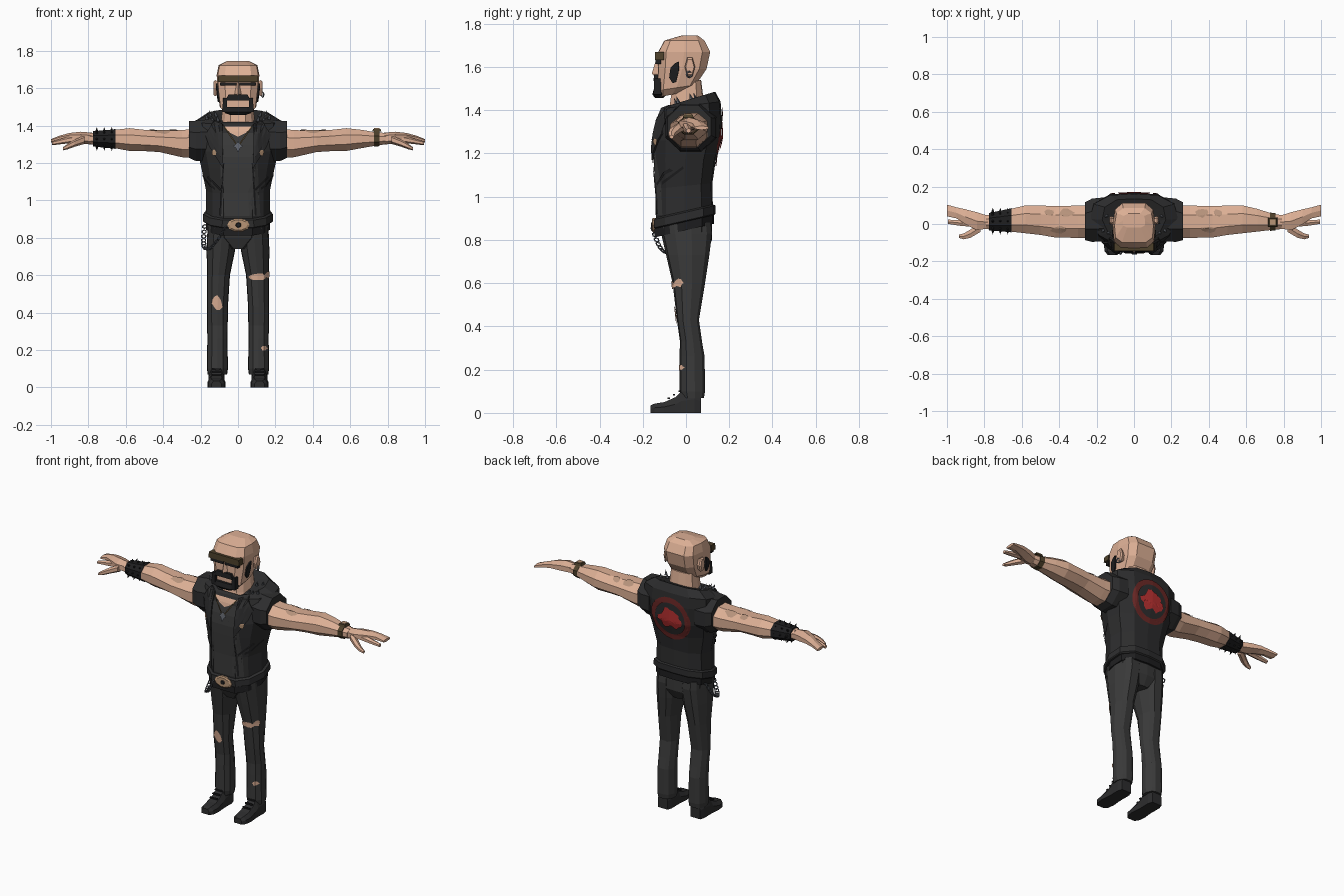
import bpy, bmesh, math, random
from mathutils import Vector
from mathutils.bvhtree import BVHTree

if "Cube" in bpy.data.objects:
    bpy.data.objects.remove(bpy.data.objects["Cube"])

random.seed(4)


def mat(name, r, g, b):
    m = bpy.data.materials.new(name)
    m.diffuse_color = (r, g, b, 1)
    m.use_nodes = True
    m.node_tree.nodes["Principled BSDF"].inputs["Base Color"].default_value = m.diffuse_color
    return m


SKIN = mat("skin", .72, .43, .30)
INK = mat("faded_ink", .47, .29, .20)
LEATHER = mat("dark_leather", .026, .026, .027)
CLOTH = mat("charcoal_cloth", .042, .042, .042)
BLACK = mat("black", .013, .013, .014)
OLIVE = mat("olive_brown", .075, .052, .024)
TAN = mat("buckle_tan", .48, .30, .18)
METAL = mat("steel", .11, .12, .14)
RED = mat("red", .48, .03, .03)
MAROON = mat("maroon", .14, .02, .018)

BODY = [(0, -1), (.45, -1), (.8, -.65), (1, 0), (.92, .6), (.55, .95), (0, 1)]
BOXY = [(0, -1), (.62, -.98), (.95, -.7), (1, 0), (.9, .7), (.55, 1), (0, 1)]
LIMB = [(0, -1), (.55, -.9), (.95, -.45), (1, .2), (.7, .8), (.35, 1), (0, 1)]


def finish(name, bm, m, fix=True):
    if fix:
        bmesh.ops.recalc_face_normals(bm, faces=bm.faces)
    me = bpy.data.meshes.new(name)
    bm.to_mesh(me)
    bm.free()
    me.materials.append(m)
    ob = bpy.data.objects.new(name, me)
    bpy.context.collection.objects.link(ob)
    return ob


def loft(name, rings, m):
    """Skin a closed tube over rings of equal point count."""
    bm = bmesh.new()
    rows = [[bm.verts.new(p) for p in r] for r in rings]
    n = len(rows[0])
    for a, b in zip(rows, rows[1:]):
        for i in range(n):
            bm.faces.new((a[i], a[(i + 1) % n], b[(i + 1) % n], b[i]))
    bm.faces.new(rows[0])
    bm.faces.new(rows[-1])
    return finish(name, bm, m)


def ring(z, hw, yf, yb, k=0, cx=0, t=BODY):
    """Level ring from a half outline, tilted by k along y."""
    full = t + [(-u, v) for u, v in t[-2:0:-1]]
    pts = [(cx + u * hw, (yf + yb) / 2 + v * (yb - yf) / 2) for u, v in full]
    return [(x, y, z + k * y) for x, y in pts]


def tube(name, secs, m, s=1, n=8):
    """Limb along x; sections are x, centre y, centre z, radius y, radius z."""
    ang = [math.tau * (i + .5) / n for i in range(n)]
    return loft(name, [[(s * x, cy + 1.06 * ry * math.cos(a), cz + 1.06 * rz * math.sin(a)) for a in ang]
                       for x, cy, cz, ry, rz in secs], m)


def box(name, c, size, m, taper=1.0):
    x, y, z = (d / 2 for d in size)
    sq = [(-1, -1), (1, -1), (1, 1), (-1, 1)]
    return loft(name, [[(c[0] + u * x * f, c[1] + v * y * f, c[2] + h * z) for u, v in sq]
                       for h, f in ((-1, 1), (1, taper))], m)


def spike(name, p, d, m, r=.009, h=.022):
    bm = bmesh.new()
    bmesh.ops.create_cone(bm, cap_ends=True, segments=5, radius1=r, radius2=0, depth=h)
    q = Vector((0, 0, 1)).rotation_difference(Vector(d))
    for v in bm.verts:
        v.co = Vector(p) + q @ v.co
    return finish(name, bm, m)


def patch(name, polys, m, target, axis="front", off=.006, cuts=3):
    """Thin sheet cast onto a target from one side."""
    me = target.data
    tree = BVHTree.FromPolygons([v.co for v in me.vertices], [p.vertices for p in me.polygons])
    d = Vector({"front": (0, 1, 0), "back": (0, -1, 0), "right": (-1, 0, 0),
                "left": (1, 0, 0), "top": (0, 0, -1)}[axis])
    bm = bmesh.new()
    for poly in polys:
        bm.faces.new([bm.verts.new((a, 0, b) if d.y else (0, a, b) if d.x else (a, b, 0)) for a, b in poly])
    bmesh.ops.triangulate(bm, faces=bm.faces)
    bmesh.ops.subdivide_edges(bm, edges=bm.edges, cuts=cuts, use_grid_fill=True)
    last = 0
    for v in bm.verts:
        hit = tree.ray_cast(v.co - d * 2, d)[0]
        if hit:
            last = hit.dot(d)
        v.co += d * (last - off - v.co.dot(d))
    bm.normal_update()
    bmesh.ops.reverse_faces(bm, faces=[f for f in bm.faces if f.normal.dot(d) > 0])
    return finish(name, bm, m, fix=False)


def flip(poly, s):
    return [(s * a, b) for a, b in poly]


def ragged(cx, cz, rx, rz, n=12):
    r = [random.uniform(.7, 1.1) for _ in range(n)]
    return [(cx + rx * r[i] * math.cos(math.tau * i / n), cz + rz * r[i] * math.sin(math.tau * i / n))
            for i in range(n)]


# torso, belt and trousers
vest = loft("vest", [ring(*r) for r in [
    (.885, .183, -.14, .13, .23), (.89, .188, -.148, .137, .23), (.928, .186, -.148, .137, .23),
    (.935, .172, -.138, .124, .23), (1.05, .17, -.138, .122, .1), (1.17, .195, -.146, .138),
    (1.26, .215, -.148, .164), (1.37, .235, -.122, .166), (1.42, .235, -.105, .16, .12),
    (1.445, .17, -.09, .135, .3), (1.43, .10, -.082, .11, .42)]], LEATHER)
loft("belt", [ring(z, .172, -.145, .13, .23) for z in (.845, .885)], BLACK)
pelvis = loft("trouser_seat", [ring(.74, .05, -.08, .09), ring(.80, .158, -.108, .12),
                               ring(.90, .166, -.13, .12)], CLOTH)
leg = {}
for s, side in ((1, "left"), (-1, "right")):
    leg[s] = loft(side + "_trouser_leg", [ring(z, w, f, b, 0, s * c, LIMB) for z, c, w, f, b in [
        (.07, .11, .052, -.022, .083), (.1, .11, .056, -.03, .088), (.26, .11, .054, -.03, .086),
        (.33, .11, .055, -.028, .074), (.43, .11, .056, -.042, .06), (.6, .104, .061, -.062, .088),
        (.73, .092, .076, -.092, .108), (.83, .086, .078, -.115, .12), (.88, .086, .076, -.12, .115)]], CLOTH)
    # shoes with lace bars
    loft(side + "_shoe", [[(s * .115 + u * w, y, v * h) for u, v in
         ((-1, 0), (1, 0), (1, .55), (.6, 1), (-.6, 1), (-1, .55))] for y, w, h in [
        (.07, .034, .1), (.04, .043, .115), (-.02, .042, .1), (-.05, .043, .072), (-.1, .048, .05),
        (-.145, .042, .043), (-.165, .026, .034)]], LEATHER)
    for i in range(3):
        box(side + "_lace", (s * .115, -.03 - .025 * i, .1 - .016 * i), (.05, .01, .008), BLACK)
patch("torn_thigh", [ragged(.11, .592, .052, .022)], SKIN, leg[1])
patch("torn_knee", [ragged(-.11, .45, .03, .04)], SKIN, leg[-1])
patch("torn_shin", [ragged(.14, .21, .02, .013)], SKIN, leg[1])
patch("torn_thigh_side", [ragged(-.035, .6, .022, .02)], SKIN, leg[1], "right")

# belt buckle
for nm, y, w, h, m in (("buckle", -.158, .06, .036, TAN), ("buckle_stud", -.163, .016, .014, BLACK)):
    loft(nm, [[(.002 + w * f * math.cos(math.tau * i / 10), yy, .868 + h * f * math.sin(math.tau * i / 10))
               for i in range(10)] for yy, f in ((-.13, 1), (y + .006, 1), (y, .8))], m)

# hip chain made of small links
a, b, c = Vector((-.07, -.15, .85)), Vector((-.21, -.1, .62)), Vector((-.178, .05, .86))
for i in range(17):
    t = i / 16
    p = a * (1 - t) ** 2 + b * 2 * t * (1 - t) + c * t * t
    d = (b - a) * (1 - t) + (c - b) * t
    bpy.ops.mesh.primitive_torus_add(location=p, major_radius=.012, minor_radius=.004, major_segments=6,
                                     minor_segments=4, rotation=(d.to_track_quat("X", "Z").to_euler()))
    bpy.context.object.name = "hip_chain_link"
    bpy.context.object.data.materials.append(METAL)

# front of vest: undershirt, open neck, lapels, pocket zips, pins
patch("undershirt", [[(-.09, .915), (.12, .915), (.085, 1.2), (.095, 1.36), (-.095, 1.36), (-.07, 1.2)]],
      CLOTH, vest, off=.004, cuts=6)
patch("open_neck", [[(-.08, 1.395), (-.04, 1.36), (0, 1.34), (.04, 1.36), (.08, 1.395)]], SKIN, vest, off=.008)
for s in (1, -1):
    lap = patch("lapel", [flip([(.085, 1.41), (.13, 1.425), (.175, 1.35), (.145, 1.32), (.155, 1.29),
                                (.08, 1.17)], s)], LEATHER, vest, off=.014)
    edge = lap.modifiers.new("edge", "SOLIDIFY")
    edge.thickness = .009
    patch("lapel_seam", [flip([(.073, 1.2), (.082, 1.2), (.1, .92), (.09, .92)], s)], BLACK, vest, off=.009)
    patch("pocket_zip", [flip([(.09, 1.06), (.095, 1.05), (.165, 1.12), (.16, 1.13)], s)], BLACK, vest, off=.008)
    patch("chest_pin", [ragged(s * .128, 1.255, .014, .018, 8)], TAN, vest, off=.019)
    patch("necklace", [flip([(.082, 1.4), (.074, 1.4), (-.003, 1.29), (.003, 1.285)], s)], OLIVE, vest, off=.013)
    patch("side_pocket", [[(-.11, 1.07), (-.015, 1.14), (-.01, 1.13), (-.11, 1.055)]], BLACK, vest,
          "right" if s > 0 else "left")
    for x, y, z in ((.11, -.04, 1.44), (.14, -.05, 1.44), (.17, -.04, 1.45), (.12, .02, 1.465), (.15, .04, 1.465)):
        spike("shoulder_spike", (s * x, y, z), (s * .3, -.3, 1), METAL, .01, .035)
patch("pendant", [[(0, 1.255), (.012, 1.28), (.026, 1.29), (.012, 1.3), (0, 1.315), (-.012, 1.3),
                   (-.026, 1.29), (-.012, 1.28)]], METAL, vest, off=.014)

# round back emblem
pt = lambda r, i: (r * math.cos(math.tau * i / 24), 1.275 + r * math.sin(math.tau * i / 24))
patch("emblem_ring", [[pt(.104, i), pt(.138, i), pt(.138, i + 1), pt(.104, i + 1)] for i in range(24)],
      MAROON, vest, "back", cuts=2)
patch("emblem_splash", [ragged(0, 1.28, .083, .07, 22)], RED, vest, "back", cuts=5)

# arms, hands and cut-off sleeves
for s, side in ((1, "left"), (-1, "right")):
    tube(side + "_vest_sleeve", [(.16, .025, 1.32, .12, .115), (.225, .02, 1.318, .118, .11),
                                 (.262, .015, 1.325, .103, .1)], LEATHER, s)
    arm = tube(side + "_arm", [(.2, .015, 1.305, .09, .082), (.3, .012, 1.303, .088, .074),
                               (.42, .012, 1.315, .086, .058), (.5, .02, 1.32, .08, .058),
                               (.58, .025, 1.325, .076, .062), (.66, .02, 1.328, .062, .05),
                               (.74, .012, 1.328, .044, .036), (.79, .01, 1.33, .038, .031)], SKIN, s)
    tube(side + "_palm", [(.78, .01, 1.33, .037, .03), (.84, .015, 1.335, .052, .03),
                          (.9, .038, 1.337, .044, .022), (.95, .06, 1.33, .032, .016),
                          (1, .072, 1.318, .034, .009)], SKIN, s, 6)
    tube(side + "_index_finger", [(.86, .005, 1.33, .022, .02), (.93, .006, 1.318, .017, .015),
                                  (.995, .012, 1.305, .012, .01)], SKIN, s, 6)
    tube(side + "_thumb", [(.82, -.018, 1.325, .026, .022), (.875, -.052, 1.305, .024, .018),
                           (.91, -.066, 1.288, .017, .014), (.935, -.066, 1.276, .01, .008)], SKIN, s, 6)
    for x, y, rx, ry in ((.36, .06, .04, .025), (.45, .06, .03, .02), (.4, -.03, .05, .02)):
        patch(side + "_arm_ink", [ragged(s * x, y, rx, ry, 9)], INK, arm, "top", .004)

# spiked bracer and wristwatch
tube("bracer", [(.655, .02, 1.328, .066, .054), (.715, .016, 1.328, .056, .047),
                (.775, .012, 1.329, .048, .042)], BLACK, -1)
for x in (.675, .715, .755):
    for i in range(8):
        q = math.tau * i / 8
        spike("bracer_spike", (-x, .015 + .058 * math.cos(q), 1.328 + .05 * math.sin(q)),
              (0, math.cos(q), math.sin(q)), BLACK, .01, .026)
tube("watch_strap", [(.727, .012, 1.328, .05, .042), (.757, .012, 1.329, .047, .04)], OLIVE)
box("watch_dial", (.742, .01, 1.374), (.05, .05, .014), OLIVE, .8)
box("watch_face", (.742, .01, 1.383), (.03, .03, .005), TAN)

# neck and head
loft("neck", [ring(1.33, .1, -.1, .09), ring(1.42, .09, -.075, .085), ring(1.54, .08, -.06, .07)], SKIN)
head = loft("head", [ring(*r, 0, BOXY) for r in [
    (1.485, .07, -.125, -.005, .2), (1.51, .098, -.132, .045, .15), (1.59, .11, -.13, .095, 0),
    (1.67, .114, -.128, .112, 0), (1.722, .104, -.1, .085, 0), (1.745, .06, -.02, .055, 0)]], SKIN)
loft("nose", [[(u * w, y, z) for u, y in ((-1, -.12), (0, t), (1, -.12))] for z, w, t in
              ((1.555, .026, -.145), (1.57, .024, -.158), (1.635, .01, -.138))], SKIN)
for s in (1, -1):
    loft("ear", [[(s * x, .018 + r * .024 * math.cos(math.tau * i / 6), 1.6 + r * .05 * math.sin(math.tau * i / 6))
                  for i in range(6)] for x, r in ((.1, .7), (.122, 1), (.132, .8))], SKIN)
    burn = patch("sideburn", [[(-.032, 1.625), (-.05, 1.618), (-.072, 1.595), (-.078, 1.55), (-.062, 1.525),
                               (-.046, 1.53), (-.036, 1.57)]], BLACK, head, "right" if s > 0 else "left", .008)
    edge = burn.modifiers.new("edge", "SOLIDIFY")
    edge.thickness = .009
    # glasses lens and drooping moustache end
    box("lens", (s * .052, -.128, 1.622), (.088, .024, .018), BLACK)
    box("moustache_end", (s * .07, -.132, 1.51), (.026, .036, .075), BLACK, .8)
box("brow_bar", (0, -.123, 1.65), (.218, .042, .036), OLIVE, .96)
box("moustache", (0, -.135, 1.55), (.135, .032, .03), BLACK, .75)
loft("chin_beard", [ring(z, w, f, b, 0, 0, BOXY) for z, w, f, b in
                    ((1.457, .045, -.143, -.105), (1.472, .075, -.156, -.09), (1.5, .078, -.148, -.09))], BLACK)
bpy.ops.mesh.primitive_torus_add(location=(.132, .015, 1.565), major_radius=.014, minor_radius=.004,
                                 major_segments=8, minor_segments=4, rotation=(0, math.pi / 2, .4))
bpy.context.object.name = "earring"
bpy.context.object.data.materials.append(METAL)
